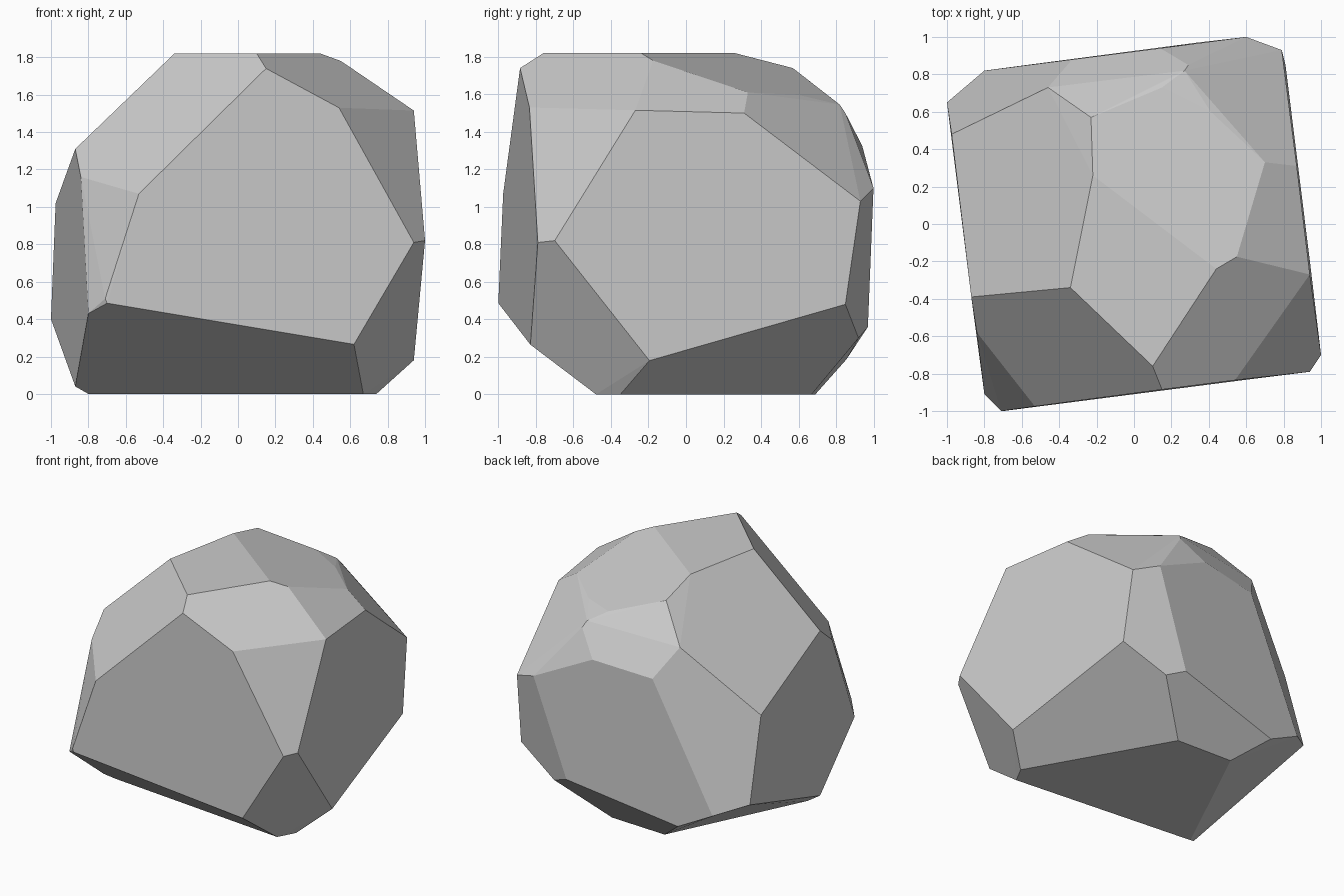
import bpy, bmesh
from math import radians

# Corner points of the faceted boulder, grouped by region
bottom = [(0.67, -0.48, 0), (0.74, -0.35, 0), (0.16, 0.67, 0), (-0.30, 0.69, 0), (-0.80, -0.34, 0)]
low_ring = [(-0.87, -0.39, 0.04), (-0.70, -1.0, 0.485), (-0.71, -1.0, 0.51), (-0.80, -0.91, 0.43),
            (0.62, -0.83, 0.265), (0.94, -0.195, 0.18), (0.81, 0.85, 0.48), (0.48, 0.92, 0.30),
            (0.34, 0.97, 0.36), (-0.53, 0.856, 0.187), (-0.80, 0.82, 0.325), (-1.0, 0.65, 0.40)]
mid_ring = [(0.94, -0.79, 0.81), (1.0, -0.70, 0.82), (0.79, 0.93, 1.03), (0.60, 1.0, 1.10),
            (-0.975, 0.48, 1.02), (-0.53, -0.975, 1.07), (-0.84, -0.58, 1.16), (-0.87, -0.39, 1.31),
            (-0.33, 0.88, 1.28), (0.14, 0.94, 1.325)]
crown = [(0.15, -0.885, 1.74), (0.54, -0.835, 1.53), (0.94, -0.27, 1.515), (0.87, 0.31, 1.50),
         (0.70, 0.33, 1.61), (0.41, 0.60, 1.597), (0.27, 0.82, 1.545), (0.29, 0.85, 1.50),
         (0.15, 0.73, 1.615), (-0.23, 0.57, 1.74), (-0.46, 0.73, 1.50), (0.55, -0.175, 1.78)]
top = [(0.10, -0.76, 1.82), (0.44, -0.24, 1.82), (-0.22, 0.26, 1.82), (-0.34, -0.34, 1.82)]

# Wrap the corners in a convex hull and merge nearly flat triangles into facets
bm = bmesh.new()
for p in bottom + low_ring + mid_ring + crown + top:
    bm.verts.new(p)
bmesh.ops.convex_hull(bm, input=bm.verts[:])
loose = [v for v in bm.verts if not v.link_faces]
bmesh.ops.delete(bm, geom=loose, context='VERTS')
bmesh.ops.dissolve_limit(bm, angle_limit=radians(3.5), verts=bm.verts[:], edges=bm.edges[:])
bmesh.ops.recalc_face_normals(bm, faces=bm.faces[:])

mesh = bpy.data.meshes.new("boulder")
bm.to_mesh(mesh)
bm.free()
bpy.context.collection.objects.link(bpy.data.objects.new("boulder", mesh))
